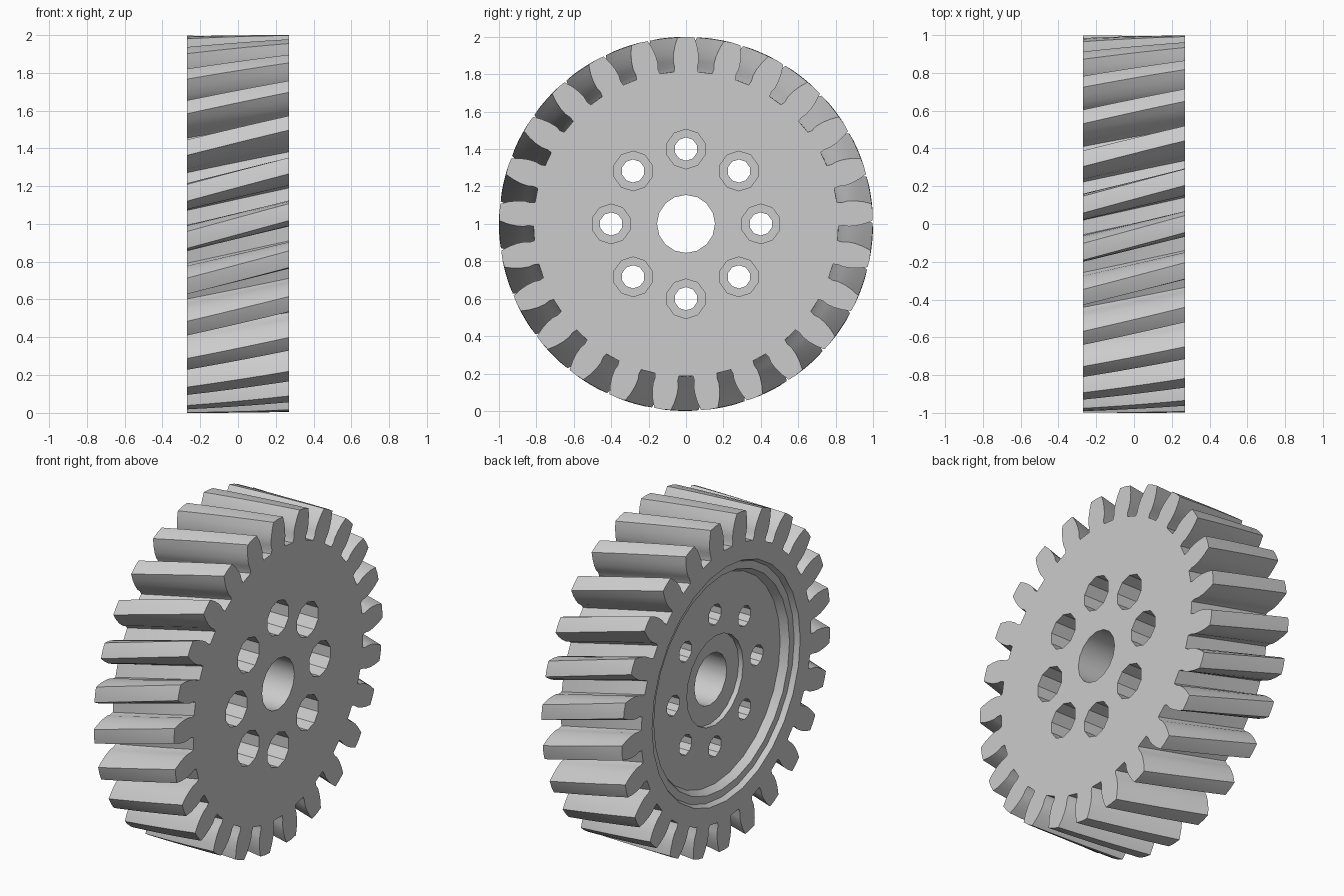
import bpy, bmesh
from math import sin, cos, pi, tau

if "Cube" in bpy.data.objects:
    bpy.data.objects.remove(bpy.data.objects["Cube"])

TEETH, HALF, TWIST, LAYERS = 25, 0.27, 0.148, 5
# half tooth outline: radius, half width
TOOTH = [(0.815, 0.064), (0.84, 0.061), (0.87, 0.068), (0.91, 0.067), (0.955, 0.059), (0.998, 0.045)]


def loft(name, rings):
    """Closed solid through rings of points."""
    bm = bmesh.new()
    vs = [[bm.verts.new(p) for p in ring] for ring in rings]
    n = len(vs[0])
    for a, b in zip(vs, vs[1:]):
        for i in range(n):
            j = (i + 1) % n
            bm.faces.new((a[i], a[j], b[j], b[i]))
    bm.faces.new(vs[0])
    bm.faces.new(vs[-1])
    bmesh.ops.recalc_face_normals(bm, faces=bm.faces)
    me = bpy.data.meshes.new(name)
    bm.to_mesh(me)
    bm.free()
    ob = bpy.data.objects.new(name, me)
    bpy.context.collection.objects.link(ob)
    return ob


def turned(name, profile, sides, y=0, z=1):
    """Stepped cylinder along x from (x, radius) pairs."""
    return loft(name, [[(x, y + r * sin(tau * i / sides), z + r * cos(tau * i / sides))
                        for i in range(sides)] for x, r in profile])


def cut(target, cutter):
    m = target.modifiers.new("cut", "BOOLEAN")
    m.operation, m.solver, m.object = "DIFFERENCE", "EXACT", cutter
    bpy.context.view_layer.objects.active = target
    bpy.ops.object.modifier_apply(modifier=m.name)
    bpy.data.objects.remove(cutter)


# toothed blank with helical twist
outline = []
for t in range(TEETH):
    a = t * tau / TEETH
    outline += [(r, a - w / r) for r, w in TOOTH]
    outline += [(1.0, a)]
    outline += [(r, a + w / r) for r, w in reversed(TOOTH)]
rings = []
for k in range(LAYERS + 1):
    f = k / LAYERS
    x, tw = -HALF + 2 * HALF * f, -TWIST * (1 - f)
    rings.append([(x, r * sin(a + tw), 1 + r * cos(a + tw)) for r, a in outline])
gear = loft("helical_gear", rings)

# stepped recess on the back face, then the shallow hub recess
cut(gear, turned("recess", [(-0.4, 0.71), (-0.27, 0.71), (-0.24, 0.695), (-0.24, 0.65),
                            (-0.195, 0.625)], 28))
cut(gear, turned("hub_recess", [(-0.4, 0.27), (-0.165, 0.27)], 20))

# shaft bore
cut(gear, turned("bore", [(-0.5, 0.155), (0.5, 0.155)], 16))

# counterbored bolt holes
for i in range(8):
    a = i * pi / 4
    cut(gear, turned("bolt_hole", [(-0.5, 0.062), (0.02, 0.062), (0.02, 0.106), (0.5, 0.106)],
                     10, 0.4 * sin(a), 1 + 0.4 * cos(a)))

# smooth flanks and bores, crisp edges
bpy.ops.object.select_all(action="DESELECT")
gear.select_set(True)
bpy.context.view_layer.objects.active = gear
bpy.ops.object.shade_smooth_by_angle(angle=0.42)
